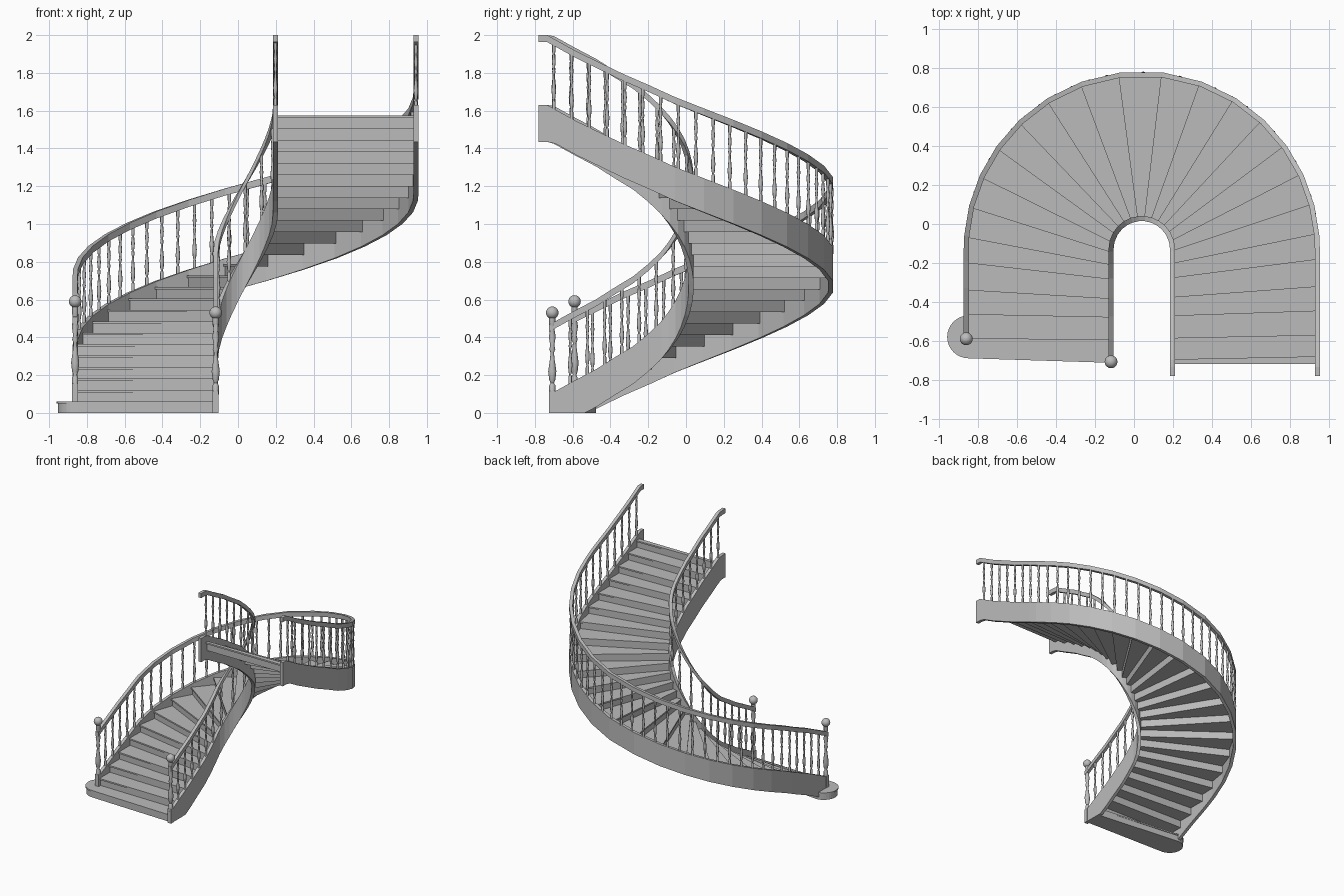
import bpy, bmesh, math
from mathutils import Vector

if "Cube" in bpy.data.objects:
    bpy.data.objects.remove(bpy.data.objects["Cube"], do_unlink=True)

grey = bpy.data.materials.new("stone grey")
grey.use_nodes = True
grey.diffuse_color = (0.5, 0.5, 0.5, 1)
grey.node_tree.nodes["Principled BSDF"].inputs["Base Color"].default_value = (0.5, 0.5, 0.5, 1)

CX, CY = 0.04, -0.13          # centre of the turn
RISE, STEPS = 1.575 / 26, 26
THICK = 0.026                 # width of stringers and rails
RAIL_UP, RAIL_H = 0.37, 0.037


class Side:
    """U-shaped plan line; s is the distance along it from the back of the turn."""

    def __init__(self, radius, half, straight, top, start_y):
        self.r, self.top = radius, top
        self.q = radius * math.pi / 2
        half = half + [self.at_y(y) for y in straight]
        self.lines = [-s for s in reversed(half)] + half
        self.start, self.end = -self.at_y(start_y), self.at_y(-0.78)

    def at_y(self, y):
        return self.q + CY - y

    def point(self, s, off=0.0):
        r = self.r + off
        if abs(s) > self.q:
            return Vector((CX + math.copysign(r, s), CY - abs(s) + self.q))
        a = s / self.r
        return Vector((CX + r * math.sin(a), CY + r * math.cos(a)))

    def height(self, s):
        """Height of the line through the step nosings."""
        L = self.lines
        i = max(0, min(len(L) - 2, sum(v <= s for v in L) - 1))
        return RISE * (i + 1 + (s - L[i]) / (L[i + 1] - L[i]))

    def string_top(self, s):
        return min(self.height(s) + self.top, 1.63)

    def string_low(self, s):
        return max(0.0, min(self.height(s) - 0.15, 1.435))


outer = Side(0.902, [math.radians(a) * 0.902 for a in (7, 19.8, 32, 43.5, 54.6, 65.3, 75.7, 85.5)],
             (-0.19, -0.33, -0.455, -0.58, -0.69), 0.03, -0.605)
inner = Side(0.158, [0.017, 0.051, 0.086, 0.122, 0.162, 0.207, 0.259, 0.324],
             (-0.28, -0.38, -0.475, -0.59, -0.70), 0.05, -0.725)


def finish(name, bm, smooth=False):
    bmesh.ops.recalc_face_normals(bm, faces=bm.faces)
    me = bpy.data.meshes.new(name)
    bm.to_mesh(me)
    bm.free()
    me.materials.append(grey)
    ob = bpy.data.objects.new(name, me)
    bpy.context.collection.objects.link(ob)
    if smooth:
        bpy.ops.object.select_all(action='DESELECT')
        ob.select_set(True)
        bpy.context.view_layer.objects.active = ob
        bpy.ops.object.shade_smooth_by_angle(angle=math.radians(50))
    return ob


def prism(bm, pts, z0, z1):
    lo = [bm.verts.new((p[0], p[1], z0)) for p in pts]
    hi = [bm.verts.new((p[0], p[1], z1)) for p in pts]
    bm.faces.new(lo[::-1])
    bm.faces.new(hi)
    n = len(pts)
    for i in range(n):
        bm.faces.new((lo[i], lo[(i + 1) % n], hi[(i + 1) % n], hi[i]))


def sweep(name, side, low, top):
    """Upright rectangular section carried along a side of the stair."""
    stops = [s for s in side.lines if side.start + 0.01 < s < side.end - 0.01]
    stops += [side.start, side.end, side.q, -side.q, side.at_y(-0.735)]
    # extra stop where the underside meets the floor
    stops += [min((i * 0.005 + side.start for i in range(120)),
                  key=lambda s: abs(side.height(s) - 0.15))]
    bm = bmesh.new()
    prev = None
    for s in sorted(set(stops)):
        a, b = side.point(s, -THICK / 2), side.point(s, THICK / 2)
        ring = [bm.verts.new((*p, z)) for p, z in
                ((a, low(s)), (b, low(s)), (b, top(s)), (a, top(s)))]
        if prev:
            for i in range(4):
                j = (i + 1) % 4
                bm.faces.new((prev[i], prev[j], ring[j], ring[i]))
        else:
            bm.faces.new(ring)
        prev = ring
    bm.faces.new(prev)
    return finish(name, bm)


TURNED = [(.009, 0), (.009, .12), (.005, .15), (.009, .19), (.012, .3), (.007, .45), (.005, .54),
          (.009, .58), (.006, .63), (.010, .74), (.006, .85), (.009, .89), (.009, 1)]


def turned(bm, p, z0, z1, scale=1.0, sides=8):
    prev = None
    for r, t in TURNED:
        ring = [bm.verts.new((p[0] + r * scale * math.cos(2 * math.pi * i / sides),
                              p[1] + r * scale * math.sin(2 * math.pi * i / sides),
                              z0 + (z1 - z0) * t)) for i in range(sides)]
        if prev:
            for i in range(sides):
                j = (i + 1) % sides
                bm.faces.new((prev[i], prev[j], ring[j], ring[i]))
        prev = ring


# Stringers, handrails, balusters and newels on both sides
for label, side, newel_y, ball_z, count in (("outer", outer, -0.59, 0.59, 41),
                                            ("inner", inner, -0.708, 0.53, 18)):
    sweep(label + "_stringer", side, side.string_low, side.string_top)
    sweep(label + "_handrail", side,
          lambda s: side.string_top(s) + RAIL_UP - RAIL_H,
          lambda s: side.string_top(s) + RAIL_UP)

    bm = bmesh.new()
    first, last = -side.at_y(newel_y) + 0.095, side.at_y(-0.70)
    for i in range(count):
        s = first + (last - first) * i / (count - 1)
        z = side.string_top(s)
        turned(bm, side.point(s), z - 0.008, z + RAIL_UP - RAIL_H + 0.008)
    finish(label + "_balusters", bm, True)

    p = side.point(-side.at_y(newel_y))
    base = side.string_top(-side.at_y(newel_y))
    bm = bmesh.new()
    turned(bm, p, base - 0.01, ball_z - 0.02, 1.8, 12)
    finish(label + "_newel", bm, True)
    bm = bmesh.new()
    h = 0.016
    prism(bm, [(p.x - h, p.y - h), (p.x + h, p.y - h), (p.x + h, p.y + h), (p.x - h, p.y + h)],
          0, base + 0.01)
    finish(label + "_newel_block", bm)
    bm = bmesh.new()
    bmesh.ops.create_uvsphere(bm, u_segments=20, v_segments=12, radius=0.033)
    bmesh.ops.translate(bm, verts=bm.verts, vec=(p.x, p.y, ball_z))
    finish(label + "_newel_ball", bm, True)


def strip(a_out, b_out, a_in, b_in):
    return [outer.point(a_out), outer.point(b_out), inner.point(b_in), inner.point(a_in)]


# Treads with a small nosing, and risers below them
treads, risers = bmesh.new(), bmesh.new()
for k in range(1, STEPS):
    so, si = outer.lines[k], inner.lines[k]
    if k + 1 < STEPS:
        eo, ei = outer.lines[k + 1] + 0.01, inner.lines[k + 1] + 0.005
    else:
        eo, ei = outer.at_y(-0.72), inner.at_y(-0.72)
    z = RISE * (k + 1)
    prism(treads, strip(so - 0.01, eo, si - 0.005, ei), z - 0.012, z)
    prism(risers, strip(so, so + 0.01, si, si + 0.005), z - RISE - 0.012, z - 0.012)
finish("treads", treads)
finish("risers", risers)


# Bottom step with a rounded end reaching past the outer newel
def bottom_step(name, r, z0, z1):
    cx, cy = -0.85, -0.58
    pts = [(-0.12, -0.603 - r), (-0.12, -0.56)]
    for i in range(17):
        a = math.pi / 2 + math.pi * i / 16
        pts.append((cx + r * math.cos(a), cy + r * math.sin(a)))
    bm = bmesh.new()
    prism(bm, pts, z0, z1)
    finish(name, bm)


bottom_step("bottom_step_riser", 0.103, 0, 0.049)
bottom_step("bottom_step_tread", 0.11, 0.049, RISE)
